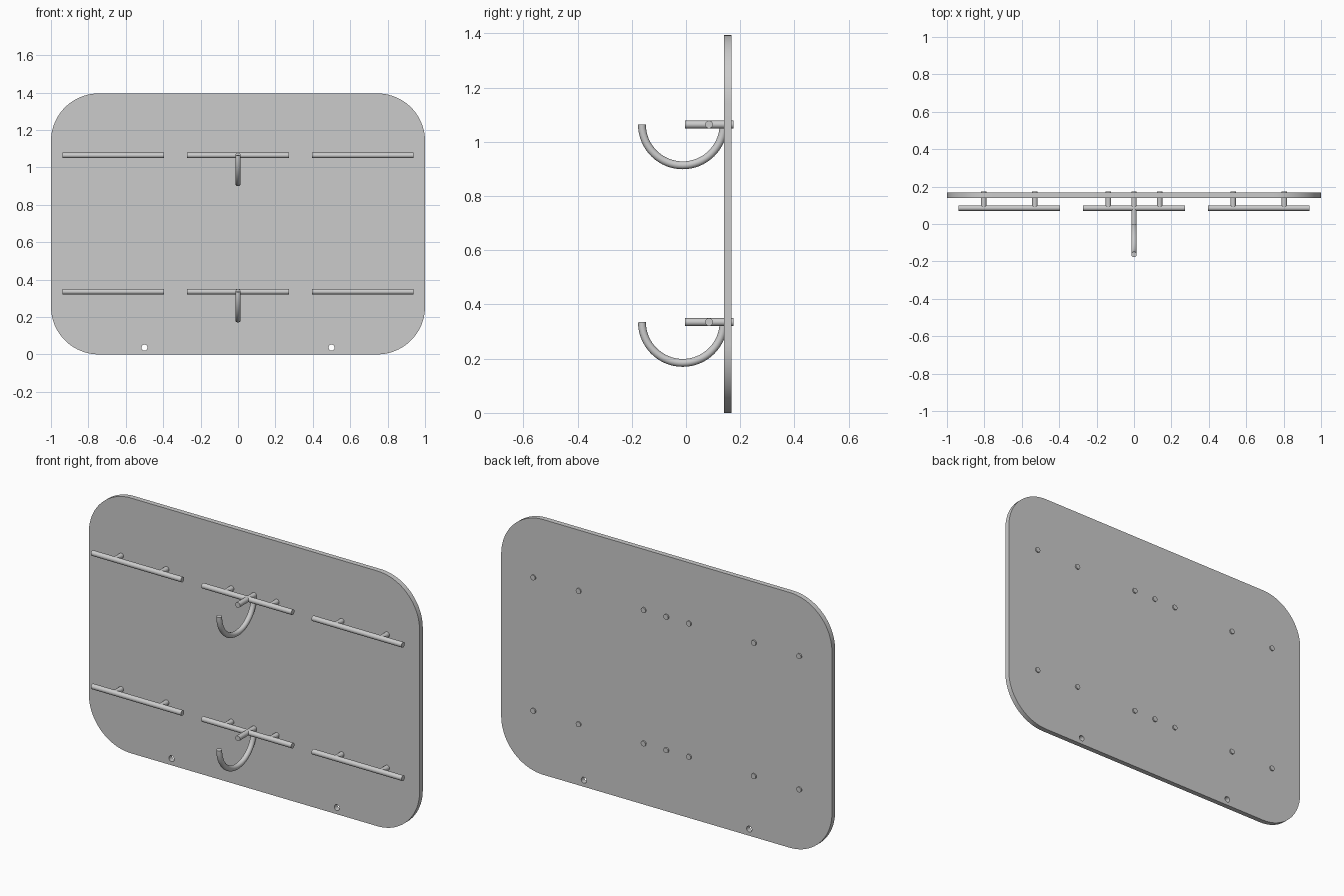
import bpy, bmesh
from math import pi, sin, cos

if "Cube" in bpy.data.objects:
    bpy.data.objects.remove(bpy.data.objects["Cube"])

ROD = 0.0145          # radius of every rod
ROWS = {"lower": 0.335, "upper": 1.064}


def curve_object(name, loops, cyclic, **settings):
    """Poly curve from 3D points, converted to a clean smooth-by-angle mesh."""
    cu = bpy.data.curves.new(name, 'CURVE')
    for key, value in settings.items():
        setattr(cu, key, value)
    for pts in loops:
        sp = cu.splines.new('POLY')
        sp.points.add(len(pts) - 1)
        for p, co in zip(sp.points, pts):
            p.co = (*co, 1)
        sp.use_cyclic_u = cyclic
    ob = bpy.data.objects.new(name, cu)
    bpy.context.collection.objects.link(ob)
    bpy.ops.object.select_all(action='DESELECT')
    ob.select_set(True)
    bpy.context.view_layer.objects.active = ob
    bpy.ops.object.convert(target='MESH')
    ob = bpy.context.object
    bm = bmesh.new()
    bm.from_mesh(ob.data)
    bmesh.ops.remove_doubles(bm, verts=bm.verts, dist=1e-5)
    bmesh.ops.recalc_face_normals(bm, faces=bm.faces)
    bm.to_mesh(ob.data)
    bm.free()
    bpy.ops.object.shade_smooth_by_angle()
    return ob


def arc(cx, cy, r, start, end, n):
    angles = [start + (end - start) * i / n for i in range(n + 1)]
    return [(cx + r * cos(a), cy + r * sin(a), 0) for a in angles]


def rod(name, points):
    return curve_object(name, [points], False, dimensions='3D', bevel_depth=ROD,
                        bevel_resolution=6, use_fill_caps=True)


# Back board: rounded rectangle with two mounting holes
W, H, R = 1.0, 1.395, 0.255
outline = []
for i, (cx, cy) in enumerate([(W - R, H - R), (R - W, H - R), (R - W, R), (W - R, R)]):
    outline += arc(cx, cy, R, i * pi / 2, (i + 1) * pi / 2, 20)
holes = [arc(x, 0.036, 0.016, 0, -2 * pi, 24)[:-1] for x in (-0.5, 0.5)]
board = curve_object("back_board", [outline] + holes, True,
                     dimensions='2D', fill_mode='BOTH', extrude=0.014)
board.rotation_euler.x = pi / 2
board.location.y = 0.154

for row, z in ROWS.items():
    # Three horizontal rails, each on two standoffs through the board
    for side, cx in (("left", -0.667), ("middle", 0), ("right", 0.667)):
        rod(f"{row}_{side}_rail", [(cx - 0.272, 0.085, z), (cx + 0.272, 0.085, z)])
        for n, dx in enumerate((-0.137, 0.137), 1):
            rod(f"{row}_{side}_standoff_{n}", [(cx + dx, 0.085, z), (cx + dx, 0.175, z)])
    # Central peg and the half-round hook below it
    rod(f"{row}_peg", [(0, -0.003, z), (0, 0.175, z)])
    rod(f"{row}_hook", [(0, y, h) for y, h, _ in arc(-0.012, z, 0.1505, 0, -pi, 32)])
